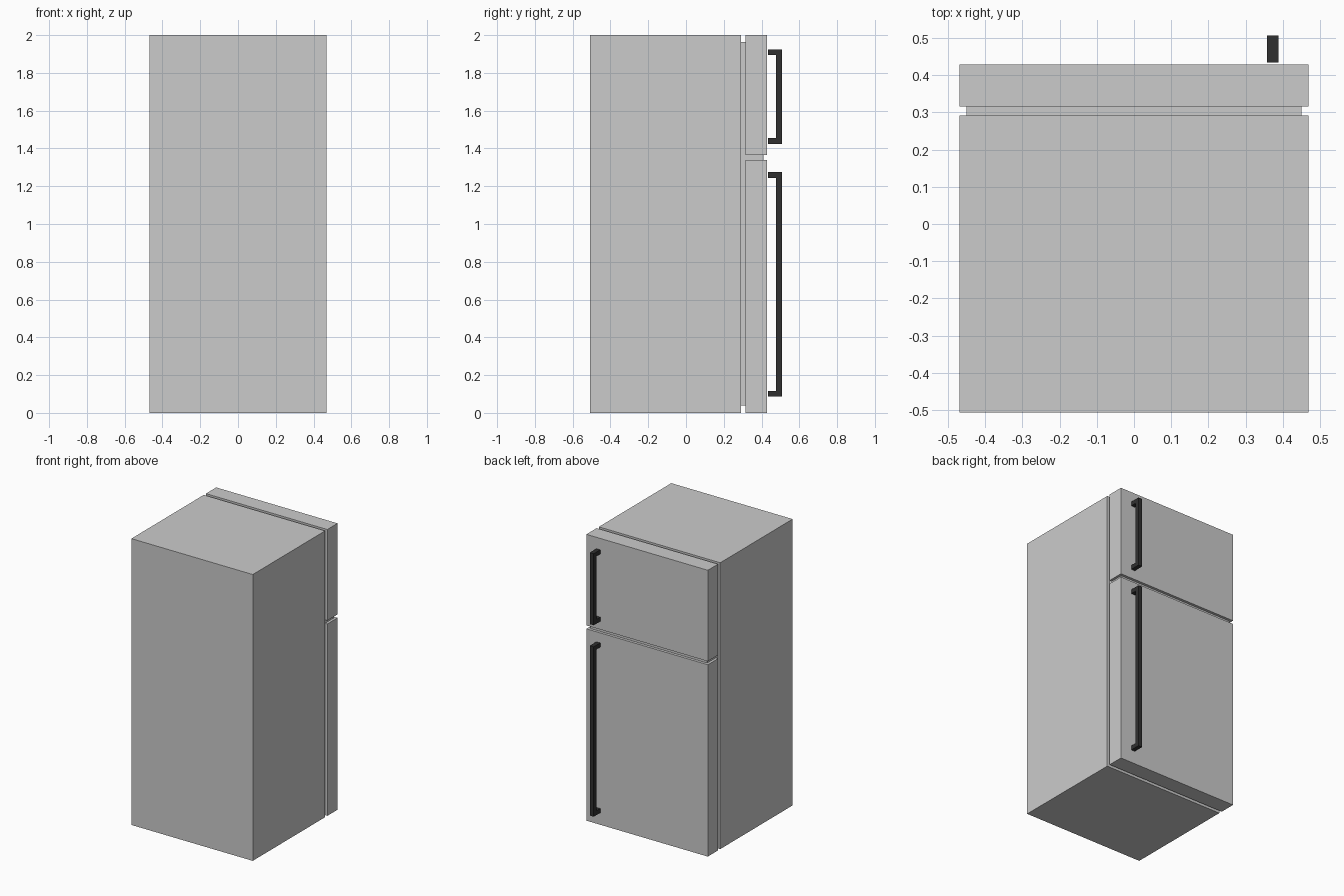
import bpy, bmesh

if "Cube" in bpy.data.objects:
    bpy.data.objects.remove(bpy.data.objects["Cube"])

dark = bpy.data.materials.new("dark_handle")
dark.diffuse_color = (0.03, 0.03, 0.03, 1)
dark.use_nodes = True
dark.node_tree.nodes["Principled BSDF"].inputs["Base Color"].default_value = dark.diffuse_color


def extrude_yz(name, profile, x0, x1, mat=None):
    """Extrude a closed (y, z) outline from x0 to x1."""
    bm = bmesh.new()
    face = bm.faces.new([bm.verts.new((x0, y, z)) for y, z in profile])
    ext = bmesh.ops.extrude_face_region(bm, geom=[face])
    moved = [g for g in ext["geom"] if isinstance(g, bmesh.types.BMVert)]
    bmesh.ops.translate(bm, verts=moved, vec=(x1 - x0, 0, 0))
    bmesh.ops.recalc_face_normals(bm, faces=bm.faces)
    mesh = bpy.data.meshes.new(name)
    bm.to_mesh(mesh)
    bm.free()
    obj = bpy.data.objects.new(name, mesh)
    bpy.context.collection.objects.link(obj)
    if mat:
        mesh.materials.append(mat)
    return obj


def box(name, half_width, y0, y1, z0, z1):
    return extrude_yz(name, [(y0, z0), (y1, z0), (y1, z1), (y0, z1)],
                      -half_width, half_width)


def handle(name, z0, z1):
    # One-piece bracket: two short feet joined by an outer bar
    y0, bar, y1, t = 0.435, 0.477, 0.507, 0.03
    outline = [(y0, z0), (y1, z0), (y1, z1), (y0, z1),
               (y0, z1 - t), (bar, z1 - t), (bar, z0 + t), (y0, z0 + t)]
    return extrude_yz(name, outline, 0.358, 0.388, dark)


# Main cabinet
box("cabinet", 0.469, -0.507, 0.292, 0, 2)

# Recessed core that shows in the gaps around the doors
box("door_seal", 0.451, 0.292, 0.41, 0.04, 1.964)

# Doors
box("lower_door", 0.469, 0.316, 0.429, 0, 1.34)
box("upper_door", 0.469, 0.316, 0.429, 1.364, 2)

# Handles
handle("lower_handle", 0.087, 1.274)
handle("upper_handle", 1.424, 1.924)
